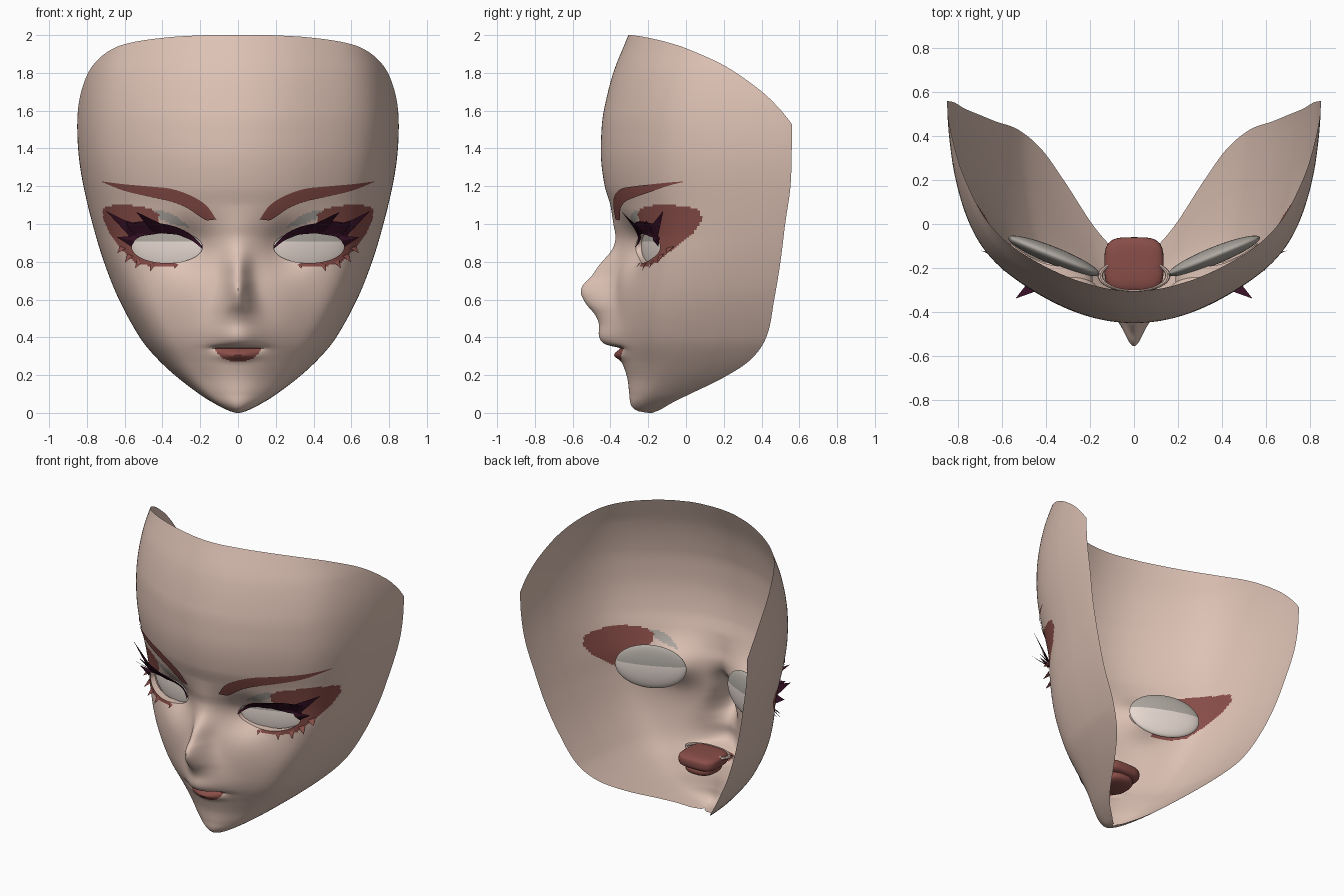
import bpy, bmesh, math
from mathutils import Vector

if "Cube" in bpy.data.objects:
    bpy.data.objects.remove(bpy.data.objects["Cube"])


def material(name, rgb):
    m = bpy.data.materials.new(name)
    m.diffuse_color = (*rgb, 1)
    m.use_nodes = True
    m.node_tree.nodes["Principled BSDF"].inputs["Base Color"].default_value = m.diffuse_color
    return m


SKIN = material("skin", (0.73, 0.54, 0.46))
RED = material("brick_red", (0.25, 0.075, 0.065))
GREY = material("warm_grey", (0.42, 0.39, 0.35))
WHITE = material("eye_white", (0.86, 0.75, 0.69))
PLUM = material("dark_plum", (0.035, 0.005, 0.018))


def curve(*pts):
    """Smooth interpolation through (t, value) pairs."""
    ts, vs = zip(*pts)
    n = len(ts)
    sl = [(vs[min(i + 1, n - 1)] - vs[max(i - 1, 0)]) / (ts[min(i + 1, n - 1)] - ts[max(i - 1, 0)])
          for i in range(n)]

    def f(t):
        t = min(max(t, ts[0]), ts[-1])
        i = 0
        while i < n - 2 and t > ts[i + 1]:
            i += 1
        h = ts[i + 1] - ts[i]
        s = (t - ts[i]) / h
        return ((1 + 2 * s) * (1 - s) ** 2 * vs[i] + s * (1 - s) ** 2 * h * sl[i]
                + s * s * (3 - 2 * s) * vs[i + 1] + s * s * (s - 1) * h * sl[i + 1])
    return f


# face outline and profile as functions of height
center_y = curve((0, -.20), (.01, -.255), (.04, -.29), (.1, -.30), (.18, -.31), (.26, -.335),
                 (.36, -.37), (.45, -.385), (.6, -.385), (.8, -.365), (.92, -.36), (1, -.375),
                 (1.1, -.40), (1.2, -.43), (1.35, -.45), (1.5, -.447), (1.6, -.435), (1.8, -.385), (2, -.305))
edge_x = curve((0, .01), (.01, .045), (.05, .125), (.1, .205), (.2, .335), (.3, .44), (.4, .52),
               (.6, .63), (.8, .71), (1, .77), (1.2, .818), (1.35, .842), (1.5, .851),
               (1.65, .845), (1.8, .822), (1.9, .795), (2, .77))
edge_y = curve((0, -.18), (.015, -.14), (.05, -.08), (.09, 0), (.185, .195), (.28, .34), (.4, .425),
               (.6, .467), (.8, .50), (1, .525), (1.2, .553), (1.4, .56), (1.53, .56), (2, .56))
rim_y = curve((1.53, .56), (1.61, .495), (1.71, .39), (1.84, .2), (1.93, 0), (1.965, -.11), (1.99, -.22), (2, -.285))
nose_out = curve((.30, 0), (.335, 0), (.365, .06), (.40, .08), (.47, .075), (.52, .095), (.58, .145),
                 (.64, .175), (.68, .165), (.72, .13), (.78, .095), (.86, .035), (.92, .015), (1, .01), (1.1, 0))
nose_w = curve((.33, .12), (.45, .12), (.53, .095), (.6, .075), (.68, .06), (.8, .06), (1, .08))
cheek = curve((0, .08), (.2, .11), (.4, .14), (.6, .15), (.8, .14), (1, .10), (1.2, .085), (2, .08))


def section(t, z):
    """Depth factor across a row: a quarter circle with fuller cheeks and temples."""
    return math.cos(t) + cheek(z) * math.exp(-((t - 1.05) / .37) ** 2) * min(1, (math.pi / 2 - t) * 4)


def surf(x, z):
    """Depth of the face surface at x, z."""
    x = abs(x)
    ye, yc = edge_y(z), center_y(z)
    y = ye - (ye - yc) * section(math.asin(min(x / edge_x(z), 1)), z)
    y -= nose_out(z) * math.exp(-(x / nose_w(z)) ** 2)
    y += .09 * math.exp(-((x - .26) / .13) ** 2 - ((z - .88) / .12) ** 2)       # eye socket
    y += .03 * math.exp(-((z - .343) / .011) ** 2 - (x / .13) ** 4)             # mouth slit
    y -= .03 * math.exp(-((z - .305) / .025) ** 2 - (x / .09) ** 2)             # lower lip
    return y


def row_end(z):
    """Section angle where a row meets the back edge or the upper rim."""
    if z <= 1.53:
        return math.pi / 2
    want = (edge_y(z) - rim_y(z)) / (edge_y(z) - center_y(z))
    lo, hi = 0, math.pi / 2
    for _ in range(30):
        mid = (lo + hi) / 2
        lo, hi = (mid, hi) if section(mid, z) > want else (lo, mid)
    return lo


EYE = (.375, .878, .187, .085)


def eye_r(x, z):
    return math.hypot((abs(x) - EYE[0]) / EYE[2], (z - EYE[1]) / EYE[3])


def inside(x, z, poly):
    hit = False
    for (x1, z1), (x2, z2) in zip(poly, poly[1:] + poly[:1]):
        if (z1 > z) != (z2 > z) and x < x1 + (z - z1) * (x2 - x1) / (z2 - z1):
            hit = not hit
    return hit


SHADOW = [(.42, 1.0), (.42, 1.05), (.47, 1.085), (.6, 1.105), (.70, 1.095), (.72, 1.07), (.71, 1.02),
          (.68, .95), (.62, .87), (.55, .80), (.45, .772), (.34, .775), (.33, .85), (.5, .9)]
LID = [(.25, .98), (.32, 1.035), (.38, 1.065), (.47, 1.08), (.42, 1.03), (.35, 1.0)]


def finish(name, bm, mats, mirror=False, angle=40):
    me = bpy.data.meshes.new(name)
    bm.to_mesh(me)
    bm.free()
    ob = bpy.data.objects.new(name, me)
    bpy.context.collection.objects.link(ob)
    for m in mats:
        me.materials.append(m)
    if mirror:
        ob.modifiers.new("mirror", 'MIRROR').use_mirror_merge = False
    bpy.ops.object.select_all(action='DESELECT')
    ob.select_set(True)
    bpy.context.view_layer.objects.active = ob
    bpy.ops.object.shade_smooth_by_angle(angle=math.radians(angle))


# face shell: grid of rows by height, painted by region, with eye holes
bm = bmesh.new()
ROWS, COLS = 270, 230
rows = []
for i in range(ROWS + 1):
    s = i / ROWS
    z = 2 * s - .4 * math.sin(2 * math.pi * s) / math.pi
    tmax = row_end(z)
    xs = [edge_x(z) * math.sin(tmax * (2 * j / COLS - 1)) for j in range(COLS + 1)]
    rows.append([bm.verts.new((x, surf(x, z), z)) for x in xs])
for a, b in zip(rows, rows[1:]):
    for j in range(COLS):
        f = bm.faces.new((a[j], a[j + 1], b[j + 1], b[j]))
        c = f.calc_center_median()
        x, z = abs(c.x), c.z
        if z < .345 and (x / .12) ** 2 + ((z - .345) / .075) ** 2 < 1:
            f.material_index = 1
        elif .7 < z < 1.15 and inside(x, z, SHADOW):
            f.material_index = 1
        elif .9 < z < 1.15 and inside(x, z, LID):
            f.material_index = 2
bmesh.ops.delete(bm, geom=[f for f in bm.faces if eye_r(f.calc_center_median().x, f.calc_center_median().z) < 1],
                 context='FACES')
hole = [e for e in bm.edges if e.is_boundary and all(eye_r(v.co.x, v.co.z) < 1.3 for v in e.verts)]
for v in {v for e in hole for v in e.verts}:
    r = eye_r(v.co.x, v.co.z)
    sx = math.copysign(EYE[0], v.co.x)
    v.co.x = sx + (v.co.x - sx) / r
    v.co.z = EYE[1] + (v.co.z - EYE[1]) / r
    v.co.y = surf(v.co.x, v.co.z)
# eyelid thickness going inward
for g in bmesh.ops.extrude_edge_only(bm, edges=hole)["geom"]:
    if isinstance(g, bmesh.types.BMVert):
        g.co.y += .05
    elif isinstance(g, bmesh.types.BMFace):
        g.material_index = 0
finish("face_shell", bm, [SKIN, RED, GREY])

# eyes: flattened slanted ellipsoids, grey above and white below
bm = bmesh.new()
bmesh.ops.create_uvsphere(bm, u_segments=40, v_segments=40, radius=1)
ca, sa = math.cos(.385), math.sin(.385)
for v in bm.verts:
    x, y, z = v.co.x * .225, v.co.y * .04, v.co.z * .145
    v.co = (.365 + x * ca - y * sa, -.145 + x * sa + y * ca, .885 + z)
for f in bm.faces:
    f.material_index = int(f.calc_center_median().z > .912)
finish("eyes", bm, [WHITE, GREY], True)


def strip(bm, low, high, off_low, off_high, n=24, m=4):
    """Plate between two x-z lines, lying on the face at the given offsets."""
    fs = [curve(*[(k / (len(p) - 1), q[c]) for k, q in enumerate(p)]) for p in (low, high) for c in (0, 1)]
    grid = []
    for i in range(n + 1):
        t = i / n
        lx, lz, hx, hz = (f(t) for f in fs)
        col = []
        for k in range(m + 1):
            w = k / m
            x, z = lx + (hx - lx) * w, lz + (hz - lz) * w
            off = off_low + (off_high * t - off_low) * w if off_high else off_low
            col.append(bm.verts.new((x, surf(x, z) - off, z)))
        grid.append(col)
    for a, b in zip(grid, grid[1:]):
        for k in range(m):
            bm.faces.new((a[k], b[k], b[k + 1], a[k + 1]))


def spike(bm, a, b, tip, off=.012, thick=.012):
    """Thin pointed lash from a base on the face to a tip in space."""
    base = [Vector((x, surf(x, z) - off, z)) for x, z in (a, b)]
    mid = (base[0] + base[1]) / 2 + Vector((0, -thick, 0))
    p = [bm.verts.new(q) for q in (base[0], base[1], mid, tip)]
    for idx in ((0, 1, 3), (1, 2, 3), (2, 0, 3)):
        bm.faces.new([p[k] for k in idx])


# eyebrows
bm = bmesh.new()
strip(bm, [(.145, 1.02), (.18, 1.025), (.27, 1.085), (.36, 1.12), (.45, 1.14), (.6, 1.175), (.72, 1.222)],
      [(.115, 1.025), (.17, 1.10), (.25, 1.15), (.35, 1.185), (.45, 1.197), (.6, 1.21), (.72, 1.225)], .008, 0)
finish("eyebrows", bm, [RED], True)

# upper lashes: band along the lid and flaring points
bm = bmesh.new()
strip(bm, [(.19, .87), (.25, .915), (.33, .945), (.42, .955), (.5, .94), (.57, .91)],
      [(.19, .885), (.25, .945), (.33, .985), (.42, 1.005), (.5, 1.015), (.6, 1.0)], .012, .05)
for a, b, tip in (((.28, .94), (.45, .955), (.54, -.34, 1.065)),
                  ((.38, .955), (.55, .93), (.60, -.21, 1.02)),
                  ((.46, .95), (.56, .92), (.70, -.12, 1.07)),
                  ((.53, .94), (.565, .88), (.64, -.14, .93))):
    spike(bm, a, b, tip)
finish("upper_lashes", bm, [PLUM], True, 30)

# lower lashes
bm = bmesh.new()
for x, z, dx, dz in ((.33, .785, .005, -.02), (.45, .785, .015, -.035), (.52, .80, .025, -.035),
                     (.57, .83, .03, -.035), (.61, .87, .03, -.025)):
    tip = (x + dx, surf(x, z) - .025, z + dz)
    spike(bm, (x - .015, z), (x + .015, z + .012), tip, .004, .006)
finish("lower_lashes", bm, [RED], True, 30)


def blob(name, center, size, mat, power):
    """Rounded box (superellipsoid); power 1 gives an ellipsoid."""
    bm = bmesh.new()
    bmesh.ops.create_uvsphere(bm, u_segments=32, v_segments=20, radius=1)
    for v in bm.verts:
        v.co = [c + s * math.copysign(abs(q) ** power, q) for c, s, q in zip(center, size, v.co)]
    finish(name, bm, [mat])


# mouth interior and tongue behind the lips
blob("mouth_interior", (0, -.185, .35), (.135, .125, .045), RED, .55)
blob("tongue", (0, -.19, .295), (.105, .11, .04), RED, .8)

# upper gum arch around the mouth interior
bpy.ops.mesh.primitive_torus_add(major_radius=.14, minor_radius=.011, major_segments=40, minor_segments=8,
                                 location=(0, -.235, .375))
gum = bpy.context.object
gum.name = "gum_arch"
gum.scale = (1.1, .5, 1)
gum.data.materials.append(SKIN)
bpy.ops.object.shade_smooth_by_angle(angle=math.radians(40))
